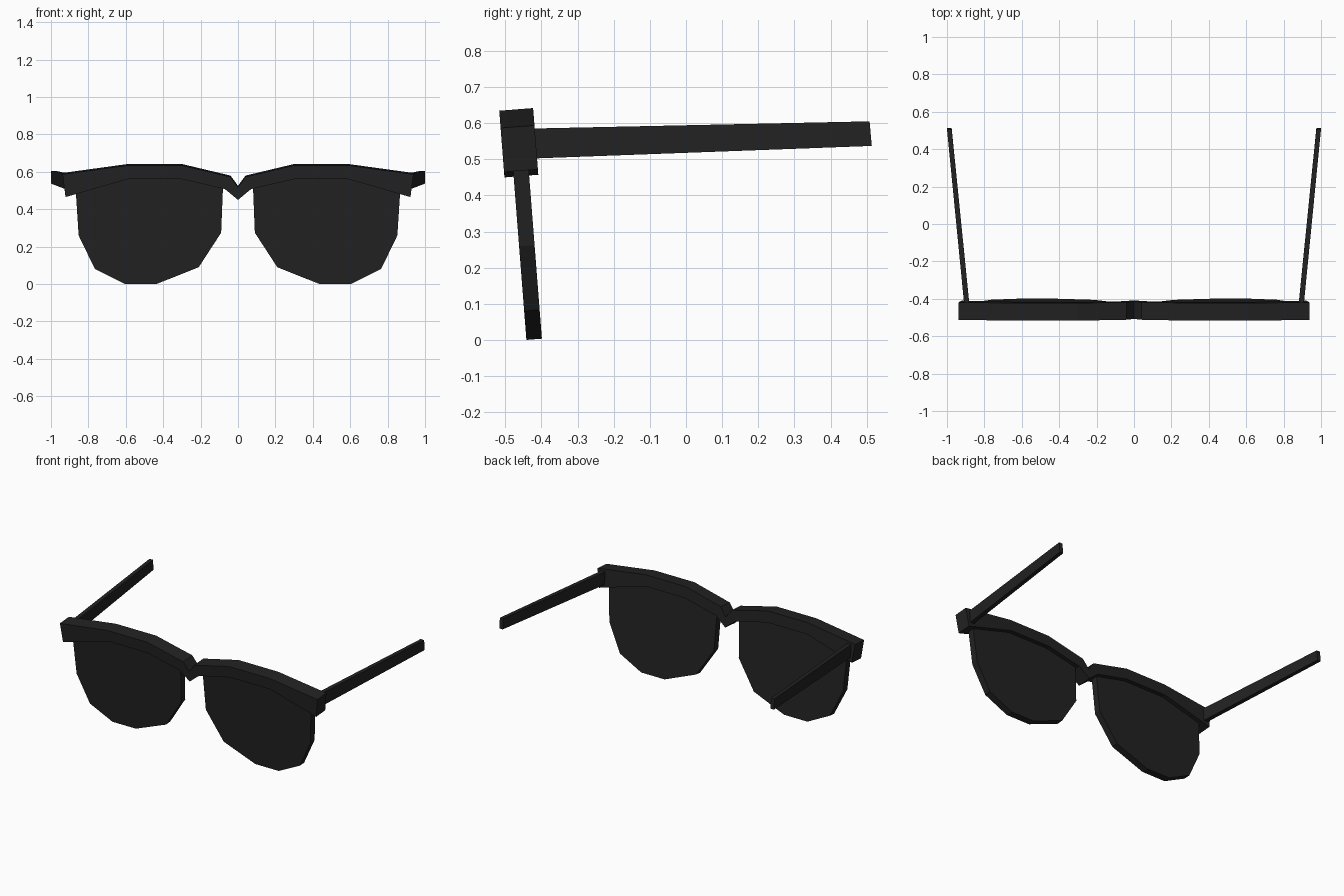
import bpy, bmesh, math
from mathutils import Vector

if "Cube" in bpy.data.objects:
    bpy.data.objects.remove(bpy.data.objects["Cube"])

black = bpy.data.materials.new("matte black")
black.diffuse_color = (0.016, 0.016, 0.016, 1)
black.use_nodes = True
black.node_tree.nodes["Principled BSDF"].inputs["Base Color"].default_value = black.diffuse_color
TILT = 0.078  # backward lean of the front frame, radians


def finish(name, bm):
    bmesh.ops.recalc_face_normals(bm, faces=bm.faces)
    mesh = bpy.data.meshes.new(name)
    bm.to_mesh(mesh)
    bm.free()
    mesh.materials.append(black)
    obj = bpy.data.objects.new(name, mesh)
    bpy.context.collection.objects.link(obj)
    return obj


def plate(name, outline, thickness):
    """Extrude a front outline through its thickness and lean it."""
    bm = bmesh.new()
    c, s = math.cos(TILT), math.sin(TILT)
    rings = []
    for v in (-thickness / 2, thickness / 2):
        rings.append([bm.verts.new((x, -0.42 + v * c - u * s, u * c + v * s))
                      for x, u in outline])
    front, back = rings
    bm.faces.new(front)
    bm.faces.new(back[::-1])
    n = len(outline)
    for i in range(n):
        j = (i + 1) % n
        bm.faces.new((front[i], back[i], back[j], front[j]))
    return finish(name, bm)


# Brow bar with pinched bridge, spanning both sides
top = [(0, .523), (.04, .578), (.3, .64), (.59, .64), (.938, .592)]
bottom = [(.922, .47), (.59, .566), (.3, .566), (.07, .513), (0, .455)]
half = top + bottom
outline = half + [(-x, u) for x, u in reversed(half) if x > 0]
plate("brow_bar", outline, 0.094)

# Faceted lenses, tucked up into the brow bar
lens = [(.08, .53), (.09, .277), (.21, .092), (.435, .002), (.605, .002),
        (.765, .082), (.852, .262), (.868, .51), (.59, .59), (.3, .59)]
for side, label in ((1, "right"), (-1, "left")):
    plate(label + "_lens", [(side * x, u) for x, u in lens], 0.043)

    # Temple arm, splaying outward and tapering to the rear
    bm = bmesh.new()
    rings = []
    for x0, x1, y, lean, z0, z1 in ((.880, .908, -.43, 0, .502, .585),
                                   (.975, 1.0, .508, .006, .537, .605)):
        rings.append([bm.verts.new((side * x, yy, z)) for x, yy, z in
                      ((x0, y + lean, z0), (x1, y + lean, z0),
                       (x1, y, z1), (x0, y, z1))])
    a, b = rings
    bm.faces.new(a)
    bm.faces.new(b[::-1])
    for i in range(4):
        j = (i + 1) % 4
        bm.faces.new((a[i], b[i], b[j], a[j]))
    finish(label + "_temple_arm", bm)
